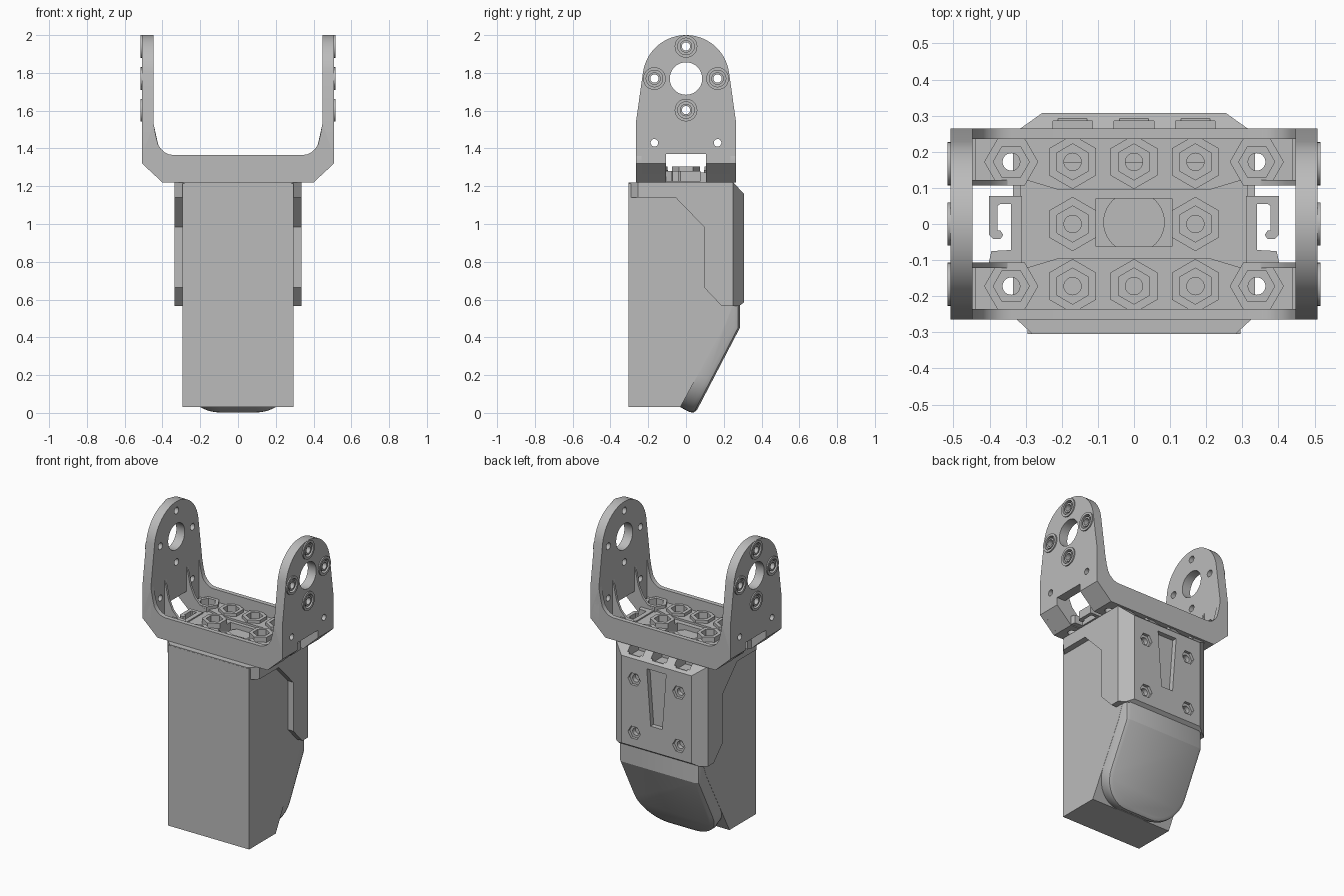
import bpy, bmesh
from math import cos, sin, pi, radians
from mathutils import Vector

if "Cube" in bpy.data.objects:
    bpy.data.objects.remove(bpy.data.objects["Cube"])

GREY = (0.5, 0.5, 0.5, 1)
grey = bpy.data.materials.new("plain grey")
grey.use_nodes = True
grey.diffuse_color = GREY
grey.node_tree.nodes["Principled BSDF"].inputs["Base Color"].default_value = GREY
parts = []


def ngon(cx, cy, r, n=28, rot=0):
    return [(cx + r * cos(rot + 2 * pi * i / n), cy + r * sin(rot + 2 * pi * i / n)) for i in range(n)]


def rect(a0, a1, b0, b1):
    return [(a0, b0), (a1, b0), (a1, b1), (a0, b1)]


def place(axis, a, b, d):
    return {"x": (d, a, b), "y": (a, d, b), "z": (a, b, d)}[axis]


def prism_bm(pts, axis, lo, hi):
    """Extrude a flat outline along an axis."""
    bm = bmesh.new()
    rings = [[bm.verts.new(place(axis, a, b, d)) for a, b in pts] for d in (lo, hi)]
    bm.faces.new(rings[0])
    bm.faces.new(rings[1])
    n = len(pts)
    for i in range(n):
        j = (i + 1) % n
        bm.faces.new((rings[0][i], rings[0][j], rings[1][j], rings[1][i]))
    bmesh.ops.recalc_face_normals(bm, faces=bm.faces)
    return bm


def add(name, bm, keep=True):
    bmesh.ops.recalc_face_normals(bm, faces=bm.faces)
    mesh = bpy.data.meshes.new(name)
    bm.to_mesh(mesh)
    bm.free()
    ob = bpy.data.objects.new(name, mesh)
    bpy.context.collection.objects.link(ob)
    mesh.materials.append(grey)
    if keep:
        parts.append(ob)
    return ob


def prism(name, *args):
    return add(name, prism_bm(*args))


def combine(ob, *args, op="DIFFERENCE"):
    """Cut a prism from a part, or fuse it on."""
    tool = add("cutter", prism_bm(*args), keep=False)
    tool.hide_render = True
    mod = ob.modifiers.new("bool", "BOOLEAN")
    mod.operation, mod.solver, mod.object = op, "EXACT", tool
    bpy.context.view_layer.objects.active = ob
    bpy.ops.object.modifier_apply(modifier=mod.name)
    bpy.data.objects.remove(tool)


def shave(bm, point, normal):
    """Slice a corner off and close the cut."""
    geom = bm.verts[:] + bm.edges[:] + bm.faces[:]
    res = bmesh.ops.bisect_plane(bm, geom=geom, plane_co=point, plane_no=normal, clear_outer=True)
    edges = [e for e in res["geom_cut"] if isinstance(e, bmesh.types.BMEdge)]
    bmesh.ops.holes_fill(bm, edges=edges)


# Main housing
body = prism("housing", [(-0.305, 0.03), (-0.03, 0.03), (0.21, 0.475), (0.25, 0.58),
                         (0.25, 1.215), (-0.305, 1.215)], "x", -0.295, 0.295)

# Upper casing wrapped round the housing
bm = prism_bm([(-0.304, 1.22), (-0.304, 1.14), (-0.055, 1.14), (0.095, 0.985), (0.095, 0.665),
               (0.19, 0.565), (0.28, 0.565), (0.307, 0.585), (0.307, 1.22)], "x", -0.335, 0.335)
for s in (-1, 1):
    shave(bm, (s * 0.335, 0.25, 1), Vector((s * 0.057, 0.08, 0)).normalized())
    shave(bm, (s * 0.335, -0.255, 1), Vector((s * 0.048, -0.052, 0)).normalized())
shave(bm, (0, 0.25, 1.22), Vector((0, 0.06, 0.057)).normalized())
casing = add("upper_casing", bm)

# Connector openings, screw pockets and the tapered recess on the back
for x in (-0.17, 0, 0.17):
    for ob in (casing, body):
        combine(ob, rect(x - 0.055, x + 0.055, 1.15, 1.3), "y", 0.172, 0.285)
    combine(casing, rect(x - 0.04, x + 0.04, 1.175, 1.3), "y", 0.25, 0.4)
for x in (-0.162, 0.162):
    for z in (0.675, 1.025):
        combine(casing, ngon(x, z, 0.045, 6), "y", 0.288, 0.4)
        combine(casing, ngon(x, z, 0.024), "y", 0.26, 0.4)
combine(casing, [(-0.042, 0.75), (0.042, 0.75), (0.07, 1.12), (-0.07, 1.12)], "y", 0.275, 0.4)

# Sloping rear cover with rounded lower corners and a bevelled rim
bm = prism_bm([(-0.03, 0.03), (0.045, -0.01), (0.285, 0.45), (0.285, 0.58),
               (0.2, 0.58), (0.2, 0.473)], "x", -0.294, 0.294)
corners = [e for e in bm.edges if all(v.co.z < 0.1 for v in e.verts)
           and abs(e.verts[0].co.x - e.verts[1].co.x) < 0.01]
bmesh.ops.bevel(bm, geom=corners, offset=0.2, segments=10, profile=0.5, affect="EDGES")
bm.normal_update()


def outward(f):
    return f.normal.y > 0.7 and abs(f.normal.x) < 0.1


rim = [e for e in bm.edges if len(e.link_faces) == 2
       and sum(outward(f) for f in e.link_faces) == 1
       and min(v.co.z for v in e.verts) < 0.57]
bmesh.ops.bevel(bm, geom=rim, offset=0.03, segments=2, profile=0.5, affect="EDGES")
add("rear_cover", bm)

# Bracket floor with raised rails, nut bosses and pockets
floor = prism("bracket_floor", [(-0.4, 1.22), (0.4, 1.22), (0.447, 1.264), (0.447, 1.272),
                                (-0.447, 1.272), (-0.447, 1.264)], "y", -0.25, 0.25)
for s in (-1, 1):
    rail = [(-0.44, 0.122), (-0.3, 0.122), (-0.21, 0.095), (0.21, 0.095), (0.3, 0.122),
            (0.44, 0.122), (0.44, 0.24), (-0.44, 0.24)]
    combine(floor, [(x, s * y) for x, y in rail], "z", 1.268, 1.285, op="UNION")
spots = [(x, y) for y in (-0.172, 0.172) for x in (-0.34, -0.17, 0, 0.17, 0.34)]
spots += [(-0.17, 0), (0.17, 0)]


def turn(x):
    return 0 if abs(x) > 0.3 else pi / 6


for x, y in spots:
    combine(floor, ngon(x, y, 0.075, 6, turn(x)), "z", 1.255, 1.305, op="UNION")
for x, y in spots:
    combine(floor, ngon(x, y, 0.05, 6, turn(x)), "z", 1.262, 1.4)
    combine(floor, ngon(x, y, 0.024), "z", 1.1, 1.4)
combine(floor, rect(-0.105, 0.105, -0.063, 0.07), "z", 1.1, 1.4)
for s in (-1, 1):
    combine(floor, rect(*sorted((s * 0.315, s * 0.6)), -0.106, 0.106), "z", 1.1, 1.4)
prism("horn_disc", ngon(0, 0.005, 0.085, 40), "z", 1.2, 1.24)

# Front and back flanges joining the two arms
side = [(0.4, 1.22), (0.508, 1.32), (0.508, 1.36), (0.447, 1.533), (0.435, 1.465), (0.423, 1.42),
        (0.408, 1.397), (0.386, 1.378), (0.364, 1.368), (0.34, 1.365)]
flange = side + [(-x, z) for x, z in reversed(side)]
prism("front_flange", flange, "y", -0.265, -0.235)
prism("back_flange", flange, "y", 0.235, 0.265)

# Arms with ribs, bolt seats and cable clips
arch = [(0.23 * cos(radians(a)), 1.77 + 0.23 * sin(radians(a))) for a in range(8, 173, 4)]
outline = [(-0.265, 1.22), (0.265, 1.22), (0.265, 1.54)] + arch + [(-0.265, 1.54)]
bolts = [(0, 1.94), (0.167, 1.77), (-0.167, 1.77), (0, 1.603)]
for s, label in ((-1, "right"), (1, "left")):
    bm = prism_bm(outline, "x", s * 0.447, s * 0.508)
    for v in bm.verts:
        if v.co.z < 1.23:
            v.co.z = 1.32 if abs(v.co.x) > 0.48 else 1.264
    arm = add(label + "_arm", bm)
    combine(arm, rect(-0.106, 0.106, 1.1, 1.37), "x", s * 0.4, s * 0.6)
    combine(arm, ngon(0, 1.77, 0.086, 40), "x", s * 0.4, s * 0.6)
    for y in (-0.167, 0.167):
        combine(arm, ngon(y, 1.43, 0.02), "x", s * 0.4, s * 0.6)
    for y, z in bolts:
        combine(arm, ngon(y, z, 0.044), "x", s * 0.49, s * 0.6)
        combine(arm, ngon(y, z, 0.022), "x", s * 0.4, s * 0.6)
        for name, outer, inner, top in (("seat_ring", 0.06, 0.044, 0.516), ("bush", 0.033, 0.022, 0.512)):
            ring = prism(label + "_" + name, ngon(y, z, outer), "x", s * 0.488, s * top)
            combine(ring, ngon(y, z, inner), "x", s * 0.4, s * 0.6)
    rib = [(0.447, 1.27), (0.31, 1.27), (0.31, 1.288), (0.35, 1.305), (0.39, 1.345),
           (0.42, 1.41), (0.447, 1.53)]
    for y in (-0.122, 0.106):
        prism(label + "_rib", [(s * x, z) for x, z in rib], "y", y, y + 0.016)
    clip = [(0.31, 0.078), (0.402, 0.078), (0.402, -0.03), (0.39, -0.042), (0.37, -0.042),
            (0.362, -0.03), (0.37, -0.018), (0.378, -0.018), (0.378, 0.05), (0.37, 0.056),
            (0.34, 0.056), (0.34, -0.072), (0.395, -0.075), (0.402, -0.106), (0.31, -0.106)]
    prism(label + "_cable_clip", [(s * x, y) for x, y in clip], "z", 1.225, 1.28)

# Smooth round walls, keep edges sharp
bpy.ops.object.select_all(action="DESELECT")
for ob in parts:
    ob.select_set(True)
bpy.context.view_layer.objects.active = parts[0]
bpy.ops.object.shade_smooth_by_angle(angle=radians(25))
